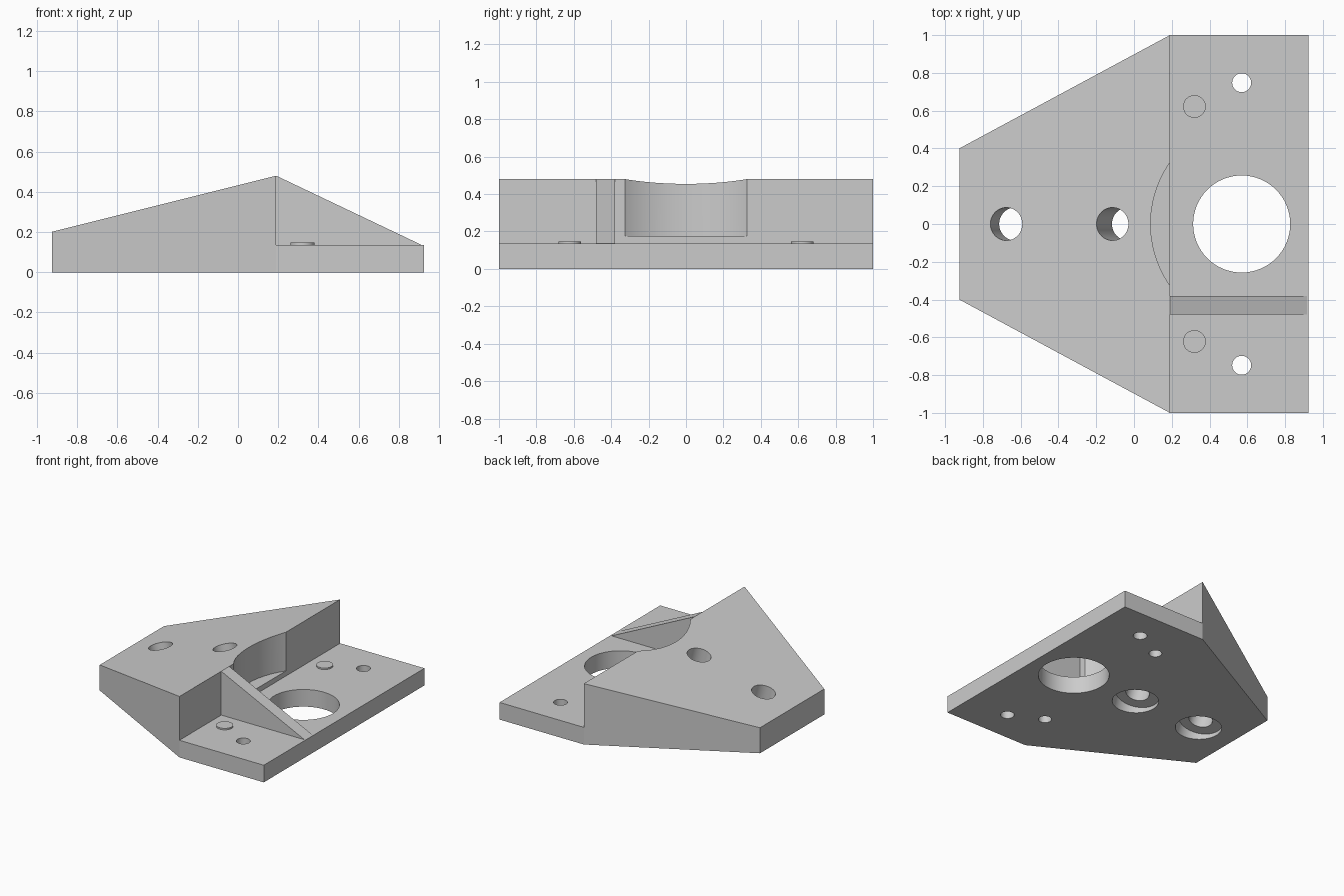
import bpy
import bmesh
import math
from mathutils import Matrix, Vector

cube = bpy.data.objects.get("Cube")
if cube:
    bpy.data.objects.remove(cube, do_unlink=True)

# One plain grey for the whole bracket
GREY = (0.6, 0.6, 0.6, 1.0)
grey = bpy.data.materials.new("light_grey")
grey.use_nodes = True
grey.diffuse_color = GREY
grey.node_tree.nodes["Principled BSDF"].inputs["Base Color"].default_value = GREY

END = 0.925        # half length in x
STEP = 0.19        # where the wedge meets the low flange
FLANGE = 0.135     # flange thickness
PEAK = 0.48        # top of the wedge
SLOPE = 0.25       # rise of the wedge top per unit of x


def add_object(name, bm):
    bmesh.ops.recalc_face_normals(bm, faces=bm.faces)
    mesh = bpy.data.meshes.new(name)
    bm.to_mesh(mesh)
    bm.free()
    mesh.materials.append(grey)
    obj = bpy.data.objects.new(name, mesh)
    bpy.context.collection.objects.link(obj)
    return obj


def prism(name, points, direction):
    """Extrude a closed polygon along a vector."""
    bm = bmesh.new()
    face = bm.faces.new([bm.verts.new(p) for p in points])
    extruded = bmesh.ops.extrude_face_region(bm, geom=[face])["geom"]
    verts = [g for g in extruded if isinstance(g, bmesh.types.BMVert)]
    bmesh.ops.translate(bm, verts=verts, vec=direction)
    return add_object(name, bm)


def cylinder(name, base, radius, low, high, tilt=0.0):
    """Cylinder from low to high along an axis through base, leaning in x."""
    bm = bmesh.new()
    place = (Matrix.Translation(Vector(base)) @ Matrix.Rotation(tilt, 4, "Y")
             @ Matrix.Translation((0, 0, (low + high) / 2)))
    bmesh.ops.create_cone(bm, cap_ends=True, segments=64, radius1=radius,
                          radius2=radius, depth=high - low, matrix=place)
    return add_object(name, bm)


def boolean(target, cutter, operation="DIFFERENCE"):
    cutter.hide_render = True
    mod = target.modifiers.new(cutter.name, "BOOLEAN")
    mod.operation = operation
    mod.solver = "EXACT"
    mod.object = cutter
    bpy.context.view_layer.objects.active = target
    bpy.ops.object.modifier_apply(modifier=mod.name)
    bpy.data.objects.remove(cutter, do_unlink=True)


# Body: plan outline trimmed by the side profile
outline = [(-END, -0.4, 0), (STEP, -1, 0), (END, -1, 0),
           (END, 1, 0), (STEP, 1, 0), (-END, 0.4, 0)]
body = prism("bracket_body", outline, (0, 0, 0.7))
far = 1.2
profile = [(-far, -0.1), (far, -0.1), (far, FLANGE), (STEP, FLANGE),
           (STEP, PEAK), (-far, PEAK - SLOPE * (far + STEP))]
boolean(body, prism("side_profile", [(x, -far, z) for x, z in profile],
                    (0, 2 * far, 0)), "INTERSECT")

# Curved pocket in the wedge and the large bore in the flange
boolean(body, cylinder("pocket_cutter", (0.659, 0, 0), 0.571, 0.175, 1))
boolean(body, cylinder("bore_cutter", (0.57, 0, 0), 0.257, -0.2, 0.6))

# Two counterbored holes square to the sloping top
lean = -math.atan(SLOPE)
for x in (-0.61, -0.013):
    boolean(body, cylinder("bolt_hole_cutter", (x, 0, 0), 0.087, -0.2, 0.7, lean))
    boolean(body, cylinder("counterbore_cutter", (x, 0, 0), 0.165, -0.2, 0.08, lean))

# Small screw holes, and raised pegs with blind holes beneath them
pegs = []
for side, label in ((1, "back"), (-1, "front")):
    boolean(body, cylinder("screw_hole_cutter", (0.57, side * 0.748, 0), 0.05, -0.2, 0.3))
    spot = (0.32, side * 0.622, 0)
    boolean(body, cylinder("blind_hole_cutter", spot, 0.047, -0.2, 0.09))
    pegs.append(cylinder(label + "_peg", spot, 0.06, 0.11, 0.147))

# Triangular rib bracing the wedge against the flange
rib_profile = [(STEP, 0.1), (0.915, 0.1), (0.915, FLANGE), (STEP, PEAK)]
prism("support_rib", [(x, -0.48, z) for x, z in rib_profile], (0, 0.1, 0))

# Smooth the round walls, keep every other edge sharp
for obj in [body] + pegs:
    bpy.ops.object.select_all(action="DESELECT")
    obj.select_set(True)
    bpy.context.view_layer.objects.active = obj
    bpy.ops.object.shade_smooth_by_angle(angle=math.radians(25))
